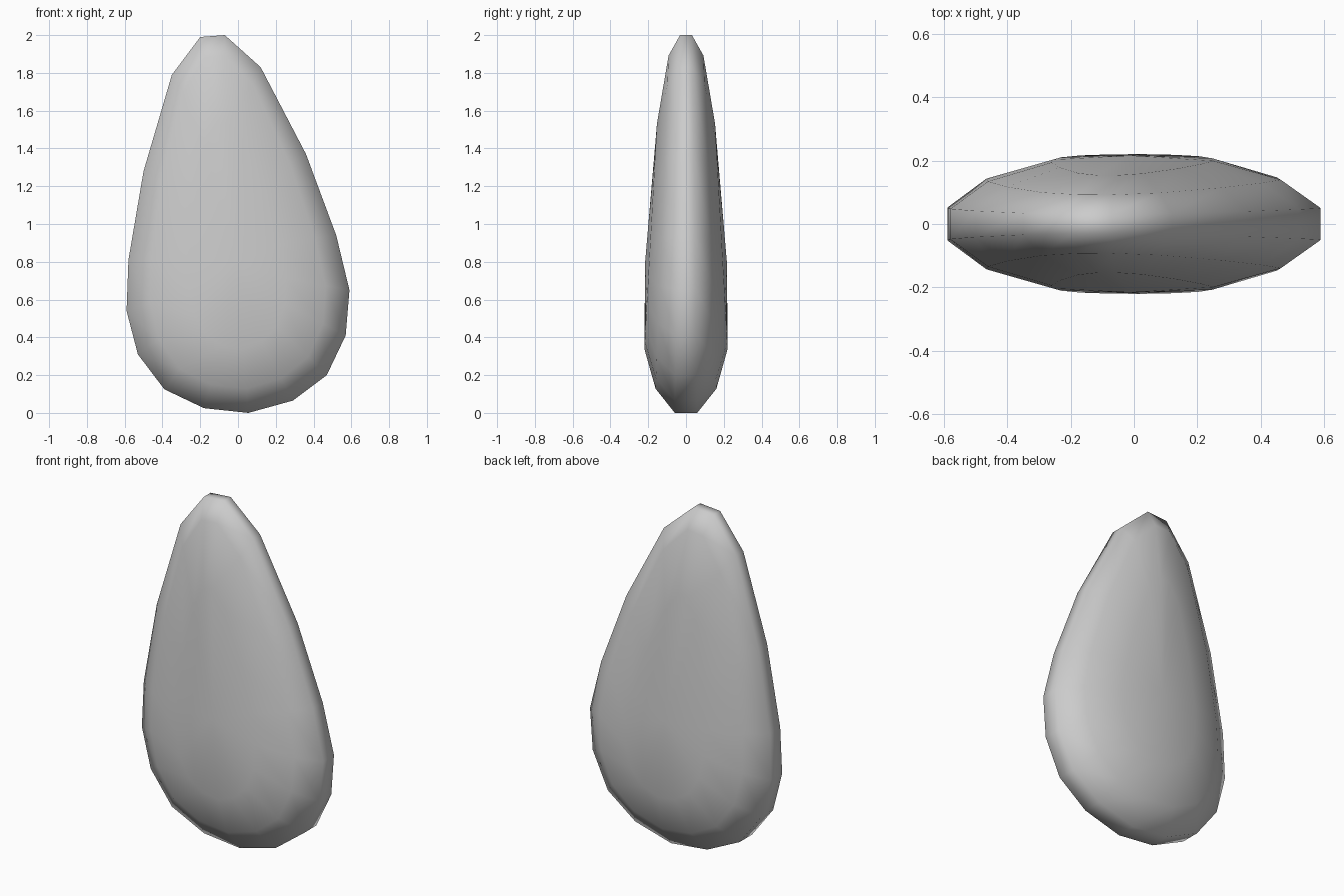
import bpy, bmesh
from math import sin, cos, pi

if "Cube" in bpy.data.objects:
    bpy.data.objects.remove(bpy.data.objects["Cube"])

# Front outline (x, z), clockwise from the top
OUTLINE = [(-0.07, 2.0), (0.12, 1.83), (0.36, 1.37), (0.52, 0.94), (0.59, 0.65),
           (0.57, 0.41), (0.47, 0.20), (0.29, 0.065), (0.055, 0.0), (-0.18, 0.025),
           (-0.39, 0.125), (-0.53, 0.31), (-0.59, 0.54), (-0.58, 0.81),
           (-0.50, 1.28), (-0.35, 1.79), (-0.20, 1.99)]
MID_Z = 0.8
# Per ring: latitude, x scale, z scale above the middle, z scale below it
RINGS = [(pi / 14, 1, 1, 1), (3 * pi / 14, 0.79, 0.91, 0.84), (5 * pi / 14, 0.435, 0.61, 0.575)]


def lean(z):
    """Sideways lean of the narrow top."""
    return -0.13 * max(0, (z - 0.65) / 1.35)


def half_depth(z):
    """Thickness, tapering towards the top."""
    return 0.245 - 0.0625 * (z - 0.34)


bm = bmesh.new()


def ring(side, lat, kx, k_up, k_down):
    verts = []
    for x, z in OUTLINE:
        rz = MID_Z + (z - MID_Z) * (k_up if z > MID_Z else k_down)
        rx = (x - lean(z)) * kx + lean(rz)
        verts.append(bm.verts.new((rx, side * half_depth(rz) * sin(lat), rz)))
    return verts


# Rings from the front face round the rim to the back face
rings = [ring(-1, *r) for r in reversed(RINGS)] + [ring(1, *r) for r in RINGS]
n = len(OUTLINE)
for a, b in zip(rings, rings[1:]):
    for i in range(n):
        j = (i + 1) % n
        bm.faces.new((a[i], a[j], b[j], b[i]))

# Central point closing each face
for side, loop in ((-1, rings[0]), (1, rings[-1])):
    pole = bm.verts.new((lean(MID_Z), side * half_depth(MID_Z), MID_Z))
    for i in range(n):
        bm.faces.new((loop[i], loop[(i + 1) % n], pole))

bmesh.ops.recalc_face_normals(bm, faces=bm.faces)
for f in bm.faces:
    f.smooth = True
mesh = bpy.data.meshes.new("flat_pebble")
bm.to_mesh(mesh)
bm.free()
bpy.context.collection.objects.link(bpy.data.objects.new("flat_pebble", mesh))
